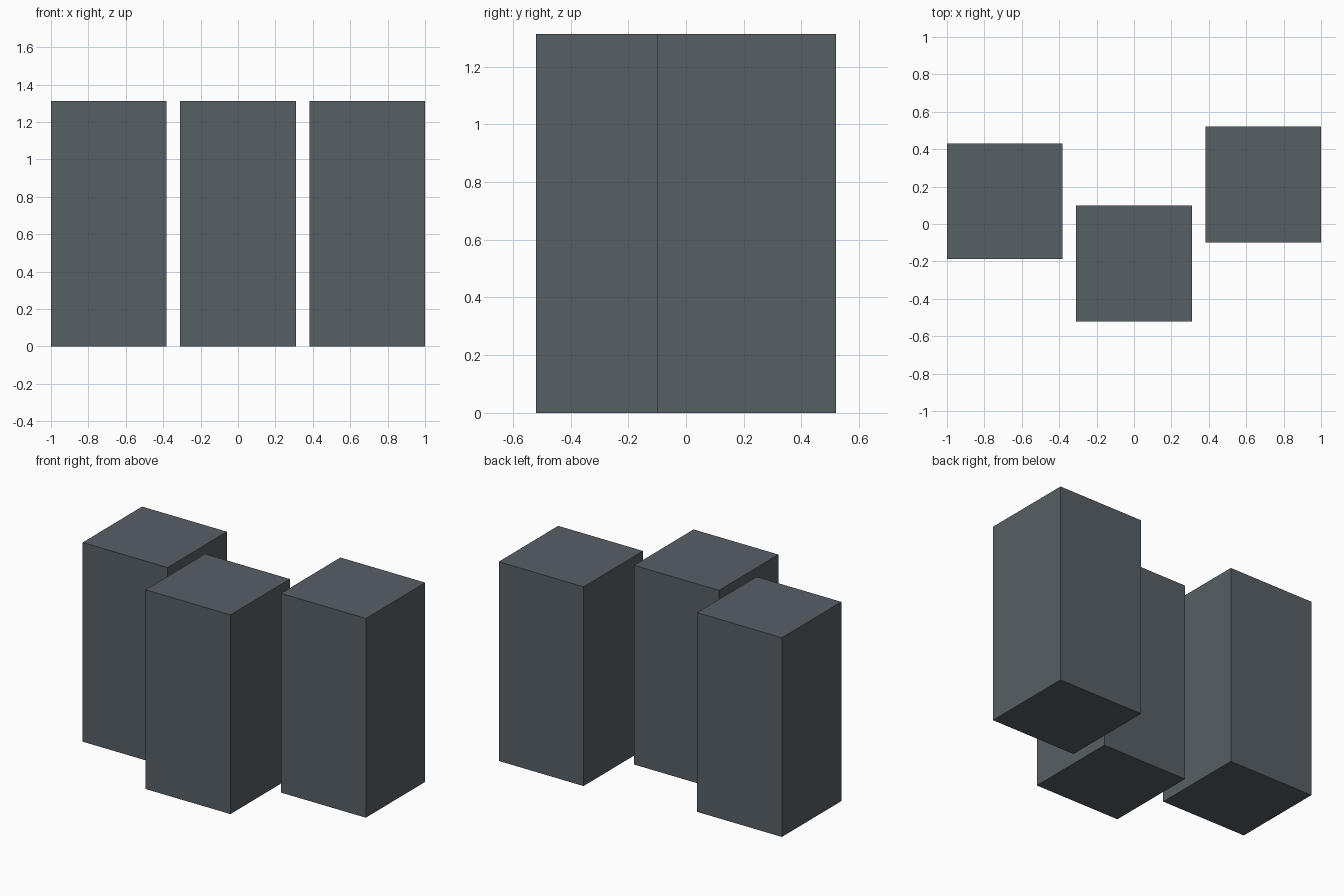
import bpy

if "Cube" in bpy.data.objects:
    bpy.data.objects.remove(bpy.data.objects["Cube"])

WIDTH, HEIGHT = 0.618, 1.312

slate = bpy.data.materials.new("dark_slate")
slate.diffuse_color = (0.095, 0.115, 0.13, 1.0)
slate.use_nodes = True
slate.node_tree.nodes["Principled BSDF"].inputs["Base Color"].default_value = slate.diffuse_color


def pillar(name, x, y):
    """Square block standing on the ground."""
    bpy.ops.mesh.primitive_cube_add(size=1, location=(x, y, HEIGHT / 2))
    obj = bpy.context.object
    obj.name = name
    obj.scale = (WIDTH, WIDTH, HEIGHT)
    bpy.ops.object.transform_apply(location=False, rotation=False, scale=True)
    obj.data.materials.append(slate)


# Three equal blocks, staggered front to back
for name, x, y in (("left_block", -0.691, 0.121),
                   ("middle_block", 0.0, -0.211),
                   ("right_block", 0.691, 0.211)):
    pillar(name, x, y)
